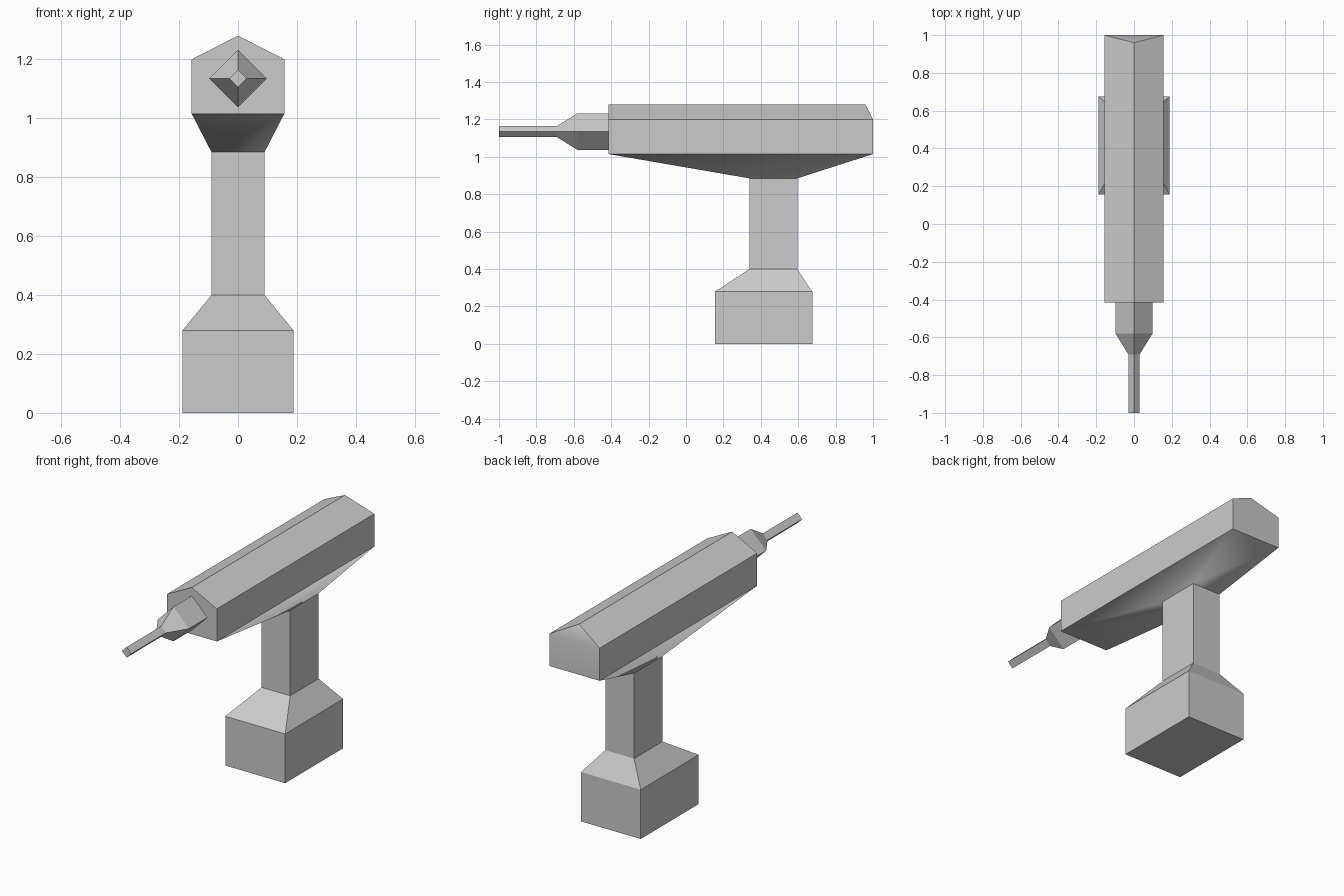
import bpy, bmesh, math

cube = bpy.data.objects.get("Cube")
if cube:
    bpy.data.objects.remove(cube, do_unlink=True)

GREY = (0.6, 0.6, 0.6, 1.0)
metal = bpy.data.materials.new("plain_grey")
metal.use_nodes = True
metal.diffuse_color = GREY
metal.node_tree.nodes["Principled BSDF"].inputs["Base Color"].default_value = GREY


def rect(hx, y0, y1, z):
    """Rectangular ring at height z."""
    return [(-hx, y0, z), (hx, y0, z), (hx, y1, z), (-hx, y1, z)]


def diamond(r, y, z=1.135):
    """Four-sided ring standing on a corner."""
    return [(0, y, z - r), (r, y, z), (0, y, z + r), (-r, y, z)]


def loft(name, rings, cap_start=True, cap_end=True, smooth_angle=None):
    """Skin a list of rings into one object."""
    bm = bmesh.new()
    loops = [[bm.verts.new(p) for p in ring] for ring in rings]
    for a, b in zip(loops, loops[1:]):
        for i in range(len(a)):
            j = (i + 1) % len(a)
            bm.faces.new((a[i], a[j], b[j], b[i]))
    if cap_start:
        bm.faces.new(loops[0][::-1])
    if cap_end:
        bm.faces.new(loops[-1])
    bmesh.ops.recalc_face_normals(bm, faces=bm.faces)
    mesh = bpy.data.meshes.new(name)
    bm.to_mesh(mesh)
    bm.free()
    mesh.materials.append(metal)
    obj = bpy.data.objects.new(name, mesh)
    bpy.context.collection.objects.link(obj)
    if smooth_angle:
        bpy.ops.object.select_all(action="DESELECT")
        obj.select_set(True)
        bpy.context.view_layer.objects.active = obj
        bpy.ops.object.shade_smooth_by_angle(angle=math.radians(smooth_angle))
    return obj


# Foot block, its sloped shoulder and the grip
foot = rect(0.188, 0.155, 0.675, 0)
shoulder = rect(0.188, 0.155, 0.675, 0.28)
grip_low = rect(0.09, 0.34, 0.595, 0.40)
grip_top = rect(0.09, 0.34, 0.595, 0.885)
loft("base_and_grip", [foot, shoulder, grip_low, grip_top], cap_end=False)

# Softly shaded flare between grip and body
loft("body_underside", [grip_top, rect(0.157, -0.415, 1.0, 1.015)],
     cap_start=False, cap_end=False, smooth_angle=75)


# Body with a gabled top whose ridge stops short at the back
def body_ring(y, ridge_y):
    return [(-0.157, y, 1.015), (0.157, y, 1.015), (0.157, y, 1.20),
            (0, ridge_y, 1.28), (-0.157, y, 1.20)]


body = loft("body", [body_ring(-0.415, -0.415), body_ring(1.0, 1.0)], cap_end=False)
bm = bmesh.new()
bm.from_mesh(body.data)
ridge = max(bm.verts, key=lambda v: (v.co.z, v.co.y))
ridge.co.y = 0.96
back = [v for v in bm.verts if v.co.y > 0.9 and v is not ridge]
left, right = sorted((v for v in back if v.co.z > 1.1), key=lambda v: v.co.x)
low_left, low_right = sorted((v for v in back if v.co.z < 1.1), key=lambda v: v.co.x)
bm.faces.new((low_left, left, right, low_right))
bm.faces.new((left, ridge, right))
bmesh.ops.recalc_face_normals(bm, faces=bm.faces)
bm.to_mesh(body.data)
bm.free()
bpy.ops.object.select_all(action="DESELECT")
body.select_set(True)
bpy.context.view_layer.objects.active = body
bpy.ops.object.shade_smooth_by_angle(angle=math.radians(28))

# Chuck tapering into a thin bit
loft("chuck_and_bit", [diamond(0.098, -0.415), diamond(0.098, -0.58),
                       diamond(0.03, -0.69), diamond(0.03, -1.0)])
